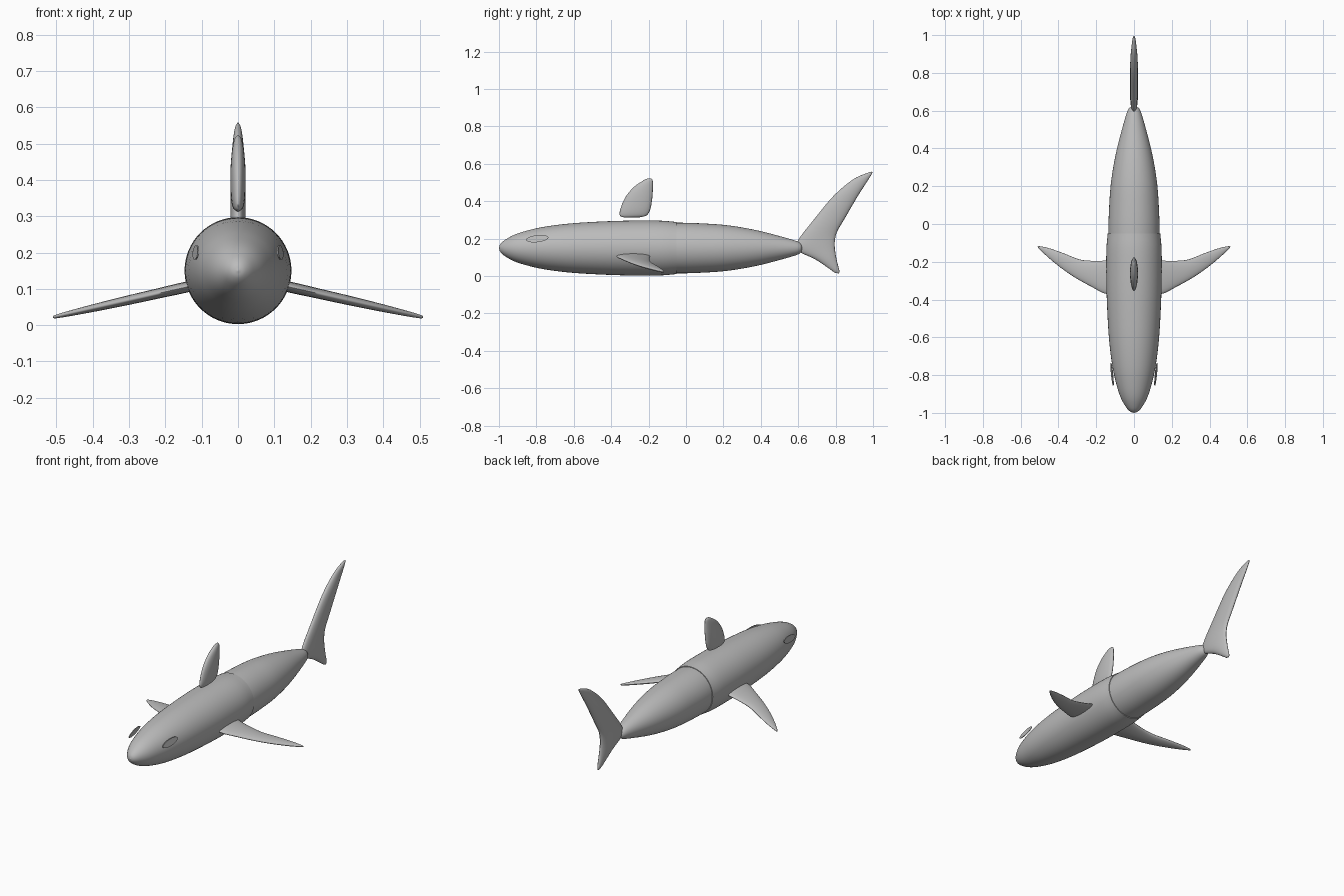
import bpy, bmesh, math
from mathutils import Vector

cube = bpy.data.objects.get("Cube")
if cube:
    bpy.data.objects.remove(cube)

grey = bpy.data.materials.new("shark_grey")
grey.use_nodes = True
COLOUR = (0.5, 0.5, 0.5, 1)
grey.diffuse_color = COLOUR
grey.node_tree.nodes["Principled BSDF"].inputs["Base Color"].default_value = COLOUR


def smooth_path(points, steps):
    """Catmull-Rom samples through the points."""
    pts = [Vector(p) for p in points]
    pts = [2 * pts[0] - pts[1]] + pts + [2 * pts[-1] - pts[-2]]
    out = []
    for a, b, c, d in zip(pts, pts[1:], pts[2:], pts[3:]):
        for i in range(steps):
            t = i / steps
            out.append(0.5 * (2 * b + (c - a) * t + (2 * a - 5 * b + 4 * c - d) * t * t
                              + (3 * b - a - 3 * c + d) * t ** 3))
    return out + [pts[-2]]


def loft(name, rings, angle=60):
    """Skin equal rings of points, capping both ends."""
    bm = bmesh.new()
    loops = [[bm.verts.new(p) for p in ring] for ring in rings]
    n = len(loops[0])
    for a, b in zip(loops, loops[1:]):
        for i in range(n):
            j = (i + 1) % n
            bm.faces.new((a[i], a[j], b[j], b[i]))
    bm.faces.new(loops[0][::-1])
    bm.faces.new(loops[-1])
    bmesh.ops.recalc_face_normals(bm, faces=bm.faces)
    mesh = bpy.data.meshes.new(name)
    bm.to_mesh(mesh)
    bm.free()
    mesh.materials.append(grey)
    obj = bpy.data.objects.new(name, mesh)
    bpy.context.collection.objects.link(obj)
    bpy.ops.object.select_all(action='DESELECT')
    obj.select_set(True)
    bpy.context.view_layer.objects.active = obj
    bpy.ops.object.shade_smooth_by_angle(angle=math.radians(angle))
    return obj


def ellipse(centre, u, v, count):
    return [centre + u * math.cos(t) + v * math.sin(t)
            for t in (math.tau * i / count for i in range(count))]


def body(name, profile):
    """Round body section from (y, radius) pairs."""
    path = smooth_path([(y, r, 0) for y, r in profile], 4)
    return loft(name, [ellipse(Vector((0, p.x, 0.15)), Vector((max(p.y, 0.001), 0, 0)),
                               Vector((0, 0, max(p.y, 0.001))), 64) for p in path])


def fin(name, sections, place, thick_axis):
    """Fin from (lead a, lead b, trail a, trail b, half thickness) sections."""
    lead = smooth_path([place(s[0], s[1]) for s in sections], 4)
    trail = smooth_path([place(s[2], s[3]) for s in sections], 4)
    thick = smooth_path([(s[4], 0, 0) for s in sections], 4)
    return loft(name, [ellipse((a + b) / 2, (b - a) / 2, thick_axis * t.x, 24)
                       for a, b, t in zip(lead, trail, thick)])


# Body in two overlapping sections with a slight step between them
body("front_body", [(-1, 0), (-0.993, 0.02), (-0.97, 0.042), (-0.92, 0.07), (-0.85, 0.093),
                    (-0.75, 0.115), (-0.6, 0.133), (-0.4, 0.144), (-0.25, 0.147),
                    (-0.13, 0.146), (-0.05, 0.139)])
body("rear_body", [(-0.1, 0.135), (0, 0.135), (0.1, 0.131), (0.2, 0.124), (0.3, 0.11),
                   (0.4, 0.09), (0.5, 0.064), (0.58, 0.041), (0.61, 0.028), (0.62, 0.014),
                   (0.623, 0)])

# Vertical fins lie in the middle plane
upright = lambda y, z: Vector((0, y, z))
side = Vector((1, 0, 0))
fin("dorsal_fin", [(-0.325, 0.312, -0.25, 0.314, 0.003), (-0.352, 0.322, -0.21, 0.325, 0.014),
                   (-0.352, 0.355, -0.19, 0.36, 0.02), (-0.325, 0.42, -0.18, 0.42, 0.021),
                   (-0.28, 0.475, -0.177, 0.475, 0.017), (-0.225, 0.513, -0.178, 0.51, 0.01),
                   (-0.2, 0.523, -0.185, 0.522, 0.002)], upright, side)
fin("tail_fin", [(0.795, 0.018, 0.817, 0.014, 0.003), (0.765, 0.04, 0.82, 0.03, 0.01),
                 (0.69, 0.09, 0.805, 0.09, 0.018), (0.6, 0.135, 0.795, 0.165, 0.021),
                 (0.595, 0.185, 0.805, 0.23, 0.021), (0.69, 0.31, 0.85, 0.31, 0.021),
                 (0.79, 0.43, 0.92, 0.43, 0.02), (0.89, 0.515, 0.965, 0.5, 0.014),
                 (0.96, 0.548, 0.99, 0.54, 0.008), (0.993, 0.558, 0.997, 0.555, 0.002)],
    upright, side)

# Swept pectoral fins droop towards the tips
for label, s in (("left", 1), ("right", -1)):
    droop = lambda x, y: Vector((s * x, y, 0.137 - 0.226 * x))
    normal = Vector((s * 0.22, 0, 0.975))
    fin(label + "_pectoral_fin",
        [(0.1, -0.37, 0.1, -0.18, 0.014), (0.155, -0.368, 0.15, -0.193, 0.015),
         (0.22, -0.335, 0.22, -0.195, 0.014), (0.31, -0.285, 0.29, -0.187, 0.013),
         (0.39, -0.23, 0.37, -0.156, 0.011), (0.46, -0.172, 0.45, -0.128, 0.008),
         (0.505, -0.128, 0.495, -0.118, 0.005), (0.51, -0.12, 0.506, -0.118, 0.002)],
        droop, normal)

    # Thin eye plates stand just off the head
    centre = Vector((s * 0.116, -0.795, 0.2))
    along, up = Vector((s * 0.006, 0.06, 0.006)), Vector((s * -0.004, 0, 0.019))
    loft(label + "_eye", [ellipse(centre + Vector((s * d, 0, 0)), along, up, 20)
                          for d in (-0.002, 0.002)], 30)
